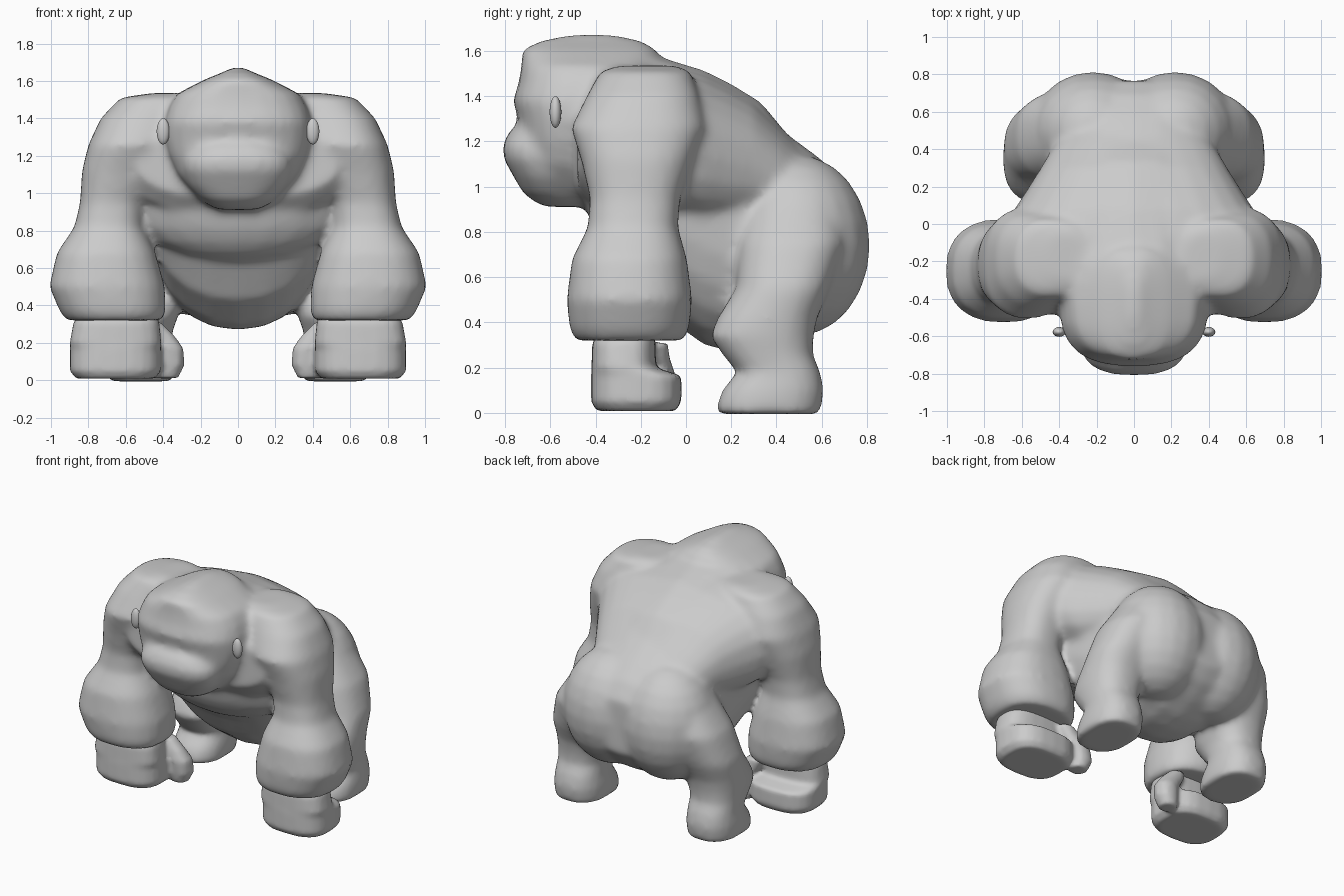
import bpy, bmesh
from math import cos, sin, pi, copysign
from mathutils import Matrix


def spow(v, p):
    return copysign(abs(v) ** p, v)


def loft(bm, rings, axis='z', e=2.2, n=24, side=1):
    """Skin rounded rings (x, c, pos, rx, rc): stacked along z (c is y) or along y (c is z)."""
    loops = []
    for x, c, pos, rx, rc in rings:
        loop = []
        for i in range(n):
            a = 2 * pi * i / n
            u = side * (x + rx * spow(cos(a), 2 / e))
            v = c + rc * spow(sin(a), 2 / e)
            loop.append(bm.verts.new((u, v, pos) if axis == 'z' else (u, pos, v)))
        loops.append(loop)
    for a, b in zip(loops, loops[1:]):
        for i in range(n):
            j = (i + 1) % n
            bm.faces.new((a[i], a[j], b[j], b[i]))
    bm.faces.new(loops[0])
    bm.faces.new(loops[-1])


def slices(bm, table, axis, e):
    """Centred loft from (position, low, high, half width) rows."""
    loft(bm, [(0, (a + b) / 2, p, w, abs(b - a) / 2) for p, a, b, w in table], axis, e)


def ball(bm, centre, radii):
    m = Matrix.Translation(centre) @ Matrix.Diagonal((*radii, 1))
    bmesh.ops.create_uvsphere(bm, u_segments=20, v_segments=12, radius=1, matrix=m)


def finish(bm, name, voxel=0, smooth=6):
    bmesh.ops.recalc_face_normals(bm, faces=bm.faces[:])
    for f in bm.faces:
        f.smooth = True
    me = bpy.data.meshes.new(name)
    bm.to_mesh(me)
    bm.free()
    ob = bpy.data.objects.new(name, me)
    bpy.context.collection.objects.link(ob)
    if voxel:
        r = ob.modifiers.new("fuse", 'REMESH')
        r.mode = 'VOXEL'
        r.voxel_size = voxel
        r.use_smooth_shade = True
        s = ob.modifiers.new("blend", 'SMOOTH')
        s.factor = 0.5
        s.iterations = smooth
    return ob


body = bmesh.new()

# torso, sliced from rump to chest: y, bottom z, top z, half width
slices(body, [(.765, .55, .92, .2), (.69, .45, 1.04, .38), (.58, .37, 1.135, .47),
              (.45, .30, 1.23, .48), (.33, .27, 1.375, .46), (.2, .27, 1.455, .47),
              (.08, .30, 1.515, .49), (-.1, .43, 1.57, .52), (-.22, .62, 1.6, .54),
              (-.35, .72, 1.5, .5), (-.4, .8, 1.35, .4)], 'y', 2.2)

# upper back spreading into the shoulders
slices(body, [(.52, .8, 1.16, .36), (.42, .8, 1.26, .43), (.3, .79, 1.38, .5),
              (.18, .78, 1.45, .575), (.08, .78, 1.5, .64), (-.06, .82, 1.535, .71),
              (-.25, .85, 1.54, .7), (-.4, .88, 1.46, .62), (-.48, .97, 1.36, .54)], 'y', 2.4)

# chest shelf
ball(body, (0, -.19, .99), (.62, .255, .36))

# head, sliced from chin to crest: z, front y, rear y, half width
slices(body, [(.91, -.62, -.42, .1), (.94, -.66, -.36, .17), (1.0, -.69, -.3, .235),
              (1.1, -.71, -.25, .325), (1.2, -.73, -.2, .37), (1.29, -.74, -.15, .395),
              (1.38, -.765, -.12, .395), (1.46, -.74, -.12, .37), (1.53, -.728, -.12, .33),
              (1.605, -.725, -.13, .185), (1.645, -.64, -.2, .085), (1.673, -.5, -.33, .025)],
       'z', 2.6)

# muzzle and chin
slices(body, [(1.29, -.73, -.5, .15), (1.24, -.785, -.42, .25), (1.18, -.812, -.4, .29),
              (1.12, -.805, -.4, .29), (1.04, -.76, -.4, .26), (.97, -.72, -.4, .2),
              (.92, -.65, -.42, .12)], 'z', 2.6)

arm = [(.36, -.17, 1.535, .1, .13), (.43, -.18, 1.51, .2, .2), (.51, -.19, 1.4, .225, .25),
       (.57, -.21, 1.26, .23, .3), (.62, -.215, 1.12, .215, .25), (.67, -.225, .95, .175, .2),
       (.69, -.235, .82, .185, .2), (.705, -.25, .68, .265, .255), (.7, -.25, .5, .31, .278),
       (.67, -.25, .37, .285, .265), (.66, -.25, .32, .26, .24)]
leg = [(.28, .48, .97, .2, .2), (.38, .47, .75, .25, .24), (.46, .43, .55, .235, .21),
       (.5, .36, .42, .2, .22), (.51, .335, .34, .19, .23), (.52, .36, .26, .17, .2),
       (.52, .41, .18, .165, .185), (.52, .385, .1, .178, .225), (.52, .367, .03, .178, .233),
       (.52, .367, -.006, .175, .226)]
fist = [(.64, -.26, .37, .2, .12), (.65, -.275, .31, .23, .14), (.655, -.275, .2, .245, .143),
        (.655, -.22, .165, .245, .2), (.655, -.22, .05, .245, .2), (.655, -.22, .008, .21, .175)]
thumb = [(.47, -.13, .31, .06, .05), (.42, -.13, .24, .08, .06), (.37, -.12, .17, .08, .075),
         (.36, -.11, .08, .075, .075), (.38, -.11, .01, .06, .06)]

for side, label in ((-1, "left"), (1, "right")):
    # arms, legs and buttocks merge into the body
    loft(body, arm, e=2.4, side=side)
    loft(body, leg, e=2.4, side=side)
    ball(body, (side * .22, .495, .74), (.335, .32, .4))

    # fist with hooked thumb
    hand = bmesh.new()
    loft(hand, fist, e=2.8, side=side)
    loft(hand, thumb, side=side, n=12)
    finish(hand, label + "_hand", .016, 4)

    # ear
    ear = bmesh.new()
    ball(ear, (side * .4, -.577, 1.33), (.035, .026, .07))
    finish(ear, label + "_ear")

finish(body, "body", .02, 14)
